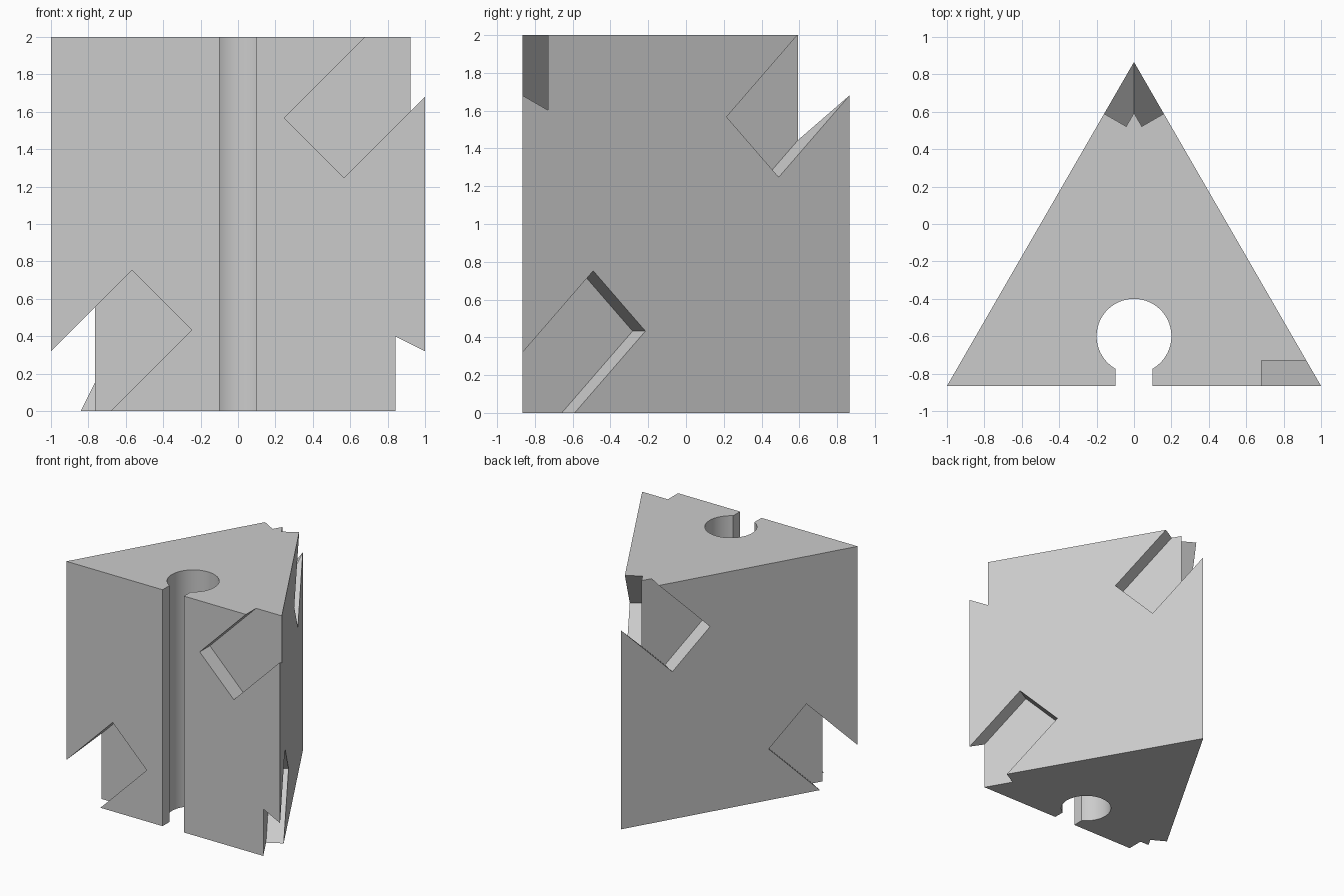
import bpy
import bmesh
from math import sin, cos, asin, pi, sqrt
from mathutils import Vector

cube = bpy.data.objects.get("Cube")
if cube:
    bpy.data.objects.remove(cube, do_unlink=True)

HEIGHT = 2.0
HALF = sqrt(3) / 2
CORNERS = {
    "left": Vector((-1, -HALF, 0)),
    "right": Vector((1, -HALF, 0)),
    "back": Vector((0, HALF, 0)),
}

grey = bpy.data.materials.new("light grey")
grey.use_nodes = True
colour = (0.6, 0.6, 0.6, 1)
grey.diffuse_color = colour
grey.node_tree.nodes["Principled BSDF"].inputs["Base Color"].default_value = colour


def extruded(name, points, offset):
    """Solid made by pushing a flat outline along an offset."""
    bm = bmesh.new()
    face = bm.faces.new([bm.verts.new(p) for p in points])
    result = bmesh.ops.extrude_face_region(bm, geom=[face])
    verts = [v for v in result["geom"] if isinstance(v, bmesh.types.BMVert)]
    bmesh.ops.translate(bm, verts=verts, vec=offset)
    bmesh.ops.recalc_face_normals(bm, faces=bm.faces)
    mesh = bpy.data.meshes.new(name)
    bm.to_mesh(mesh)
    bm.free()
    mesh.materials.append(grey)
    obj = bpy.data.objects.new(name, mesh)
    bpy.context.collection.objects.link(obj)
    return obj


# Triangular block with a round keyhole channel open to the front
RADIUS, SLOT, CENTRE_Y, STEPS = 0.2, 0.1, -0.6, 64
gap = asin(SLOT / RADIUS)
outline = [CORNERS["left"], Vector((-SLOT, -HALF, 0))]
for i in range(STEPS + 1):
    a = gap + (2 * pi - 2 * gap) * i / STEPS
    outline.append(Vector((-RADIUS * sin(a), CENTRE_Y - RADIUS * cos(a), 0)))
outline += [Vector((SLOT, -HALF, 0)), CORNERS["right"], CORNERS["back"]]
block = extruded("block", outline, Vector((0, 0, HEIGHT)))

# Diagonal notches: (corner, neighbour along the face, at the top?)
NOTCHES = [
    ("right", "left", True), ("back", "right", True), ("back", "left", True),
    ("left", "right", False), ("right", "back", False), ("left", "back", False),
]
NEAR, FAR, DEPTH, OUTSIDE, REACH = 0.433, 0.752, 0.136, 0.1, 1.2

bpy.context.view_layer.objects.active = block
for start, end, at_top in NOTCHES:
    third = next(k for k in CORNERS if k not in (start, end))
    origin = CORNERS[start]
    along = (CORNERS[end] - origin).normalized()
    inward = CORNERS[third] - origin
    inward = (inward - along * inward.dot(along)).normalized()
    strip = [(NEAR, FAR), (FAR, NEAR),
             (FAR - REACH, NEAR - REACH), (NEAR - REACH, FAR - REACH)]
    points = []
    for t, z in strip:
        level = HEIGHT - z if at_top else z
        points.append(origin + along * t - inward * OUTSIDE + Vector((0, 0, level)))
    cutter = extruded("notch_cutter", points, inward * (DEPTH + OUTSIDE))
    cutter.hide_render = True
    mod = block.modifiers.new("notch", "BOOLEAN")
    mod.operation = "DIFFERENCE"
    mod.solver = "EXACT"
    mod.object = cutter
    bpy.ops.object.modifier_apply(modifier=mod.name)
    bpy.data.objects.remove(cutter, do_unlink=True)

# Smooth channel wall, sharp edges elsewhere
bpy.ops.object.select_all(action="DESELECT")
block.select_set(True)
bpy.ops.object.shade_smooth_by_angle()
